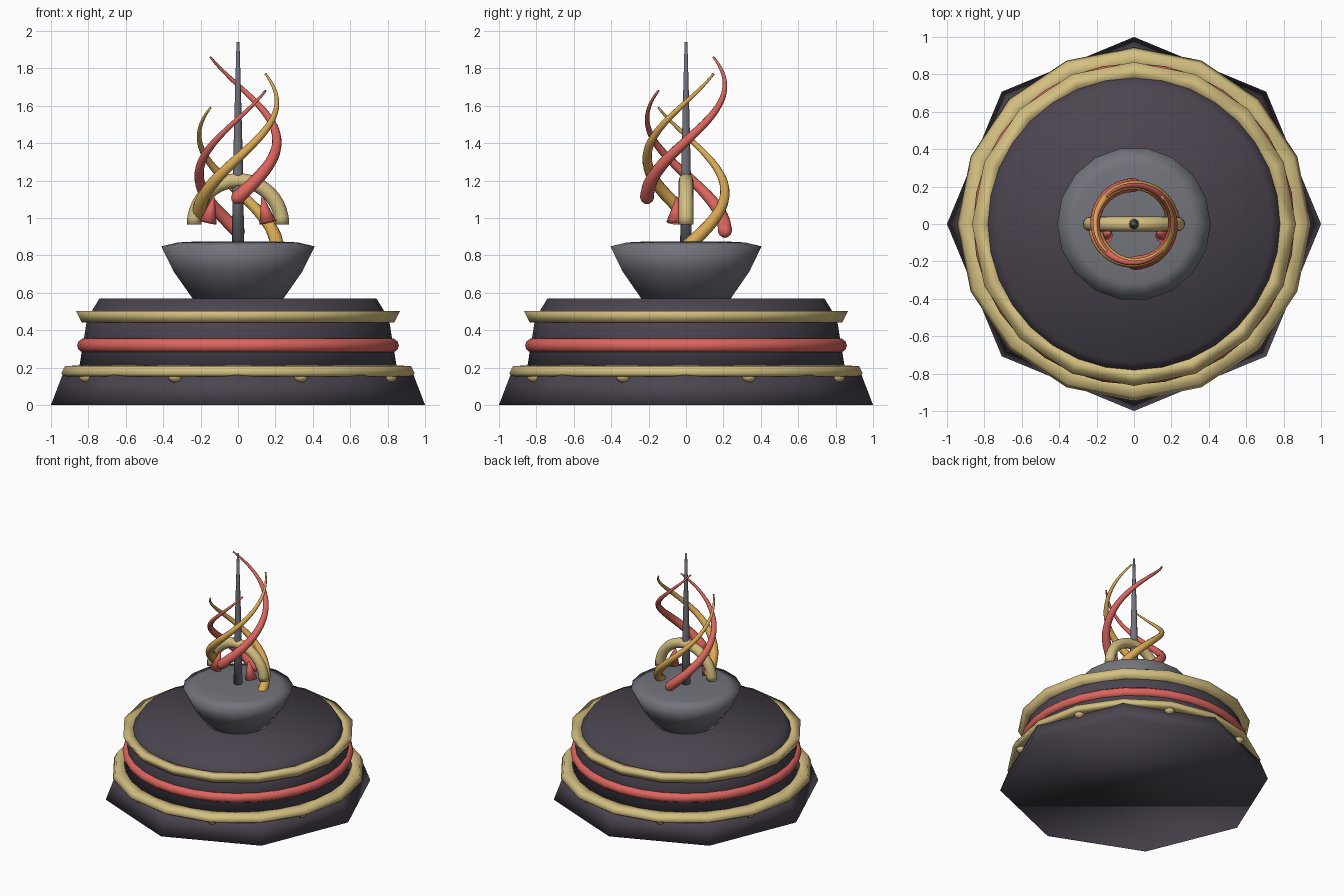
import bpy, bmesh, math
from mathutils import Vector

cube = bpy.data.objects.get("Cube")
if cube:
    bpy.data.objects.remove(cube, do_unlink=True)


def material(name, rgb):
    m = bpy.data.materials.new(name)
    m.use_nodes = True
    m.diffuse_color = (*rgb, 1)
    m.node_tree.nodes["Principled BSDF"].inputs["Base Color"].default_value = (*rgb, 1)
    return m


DARK = material("dark_plum", (0.07, 0.058, 0.078))
GOLD = material("pale_gold", (0.65, 0.52, 0.215))
RED = material("coral_red", (0.73, 0.13, 0.11))
AMBER = material("amber", (0.7, 0.4, 0.085))
GREY = material("stone_grey", (0.17, 0.175, 0.2))


def finish(name, bm, mat):
    bmesh.ops.recalc_face_normals(bm, faces=bm.faces)
    me = bpy.data.meshes.new(name)
    bm.to_mesh(me)
    bm.free()
    me.materials.append(mat)
    me.shade_smooth()
    ob = bpy.data.objects.new(name, me)
    bpy.context.collection.objects.link(ob)
    return ob


def loft(name, rings, mat, closed=False):
    """Skin equal-sized rings of points, capped or joined end to end."""
    bm = bmesh.new()
    rows = [[bm.verts.new(p) for p in ring] for ring in rings]
    pairs = list(zip(rows, rows[1:]))
    if closed:
        pairs.append((rows[-1], rows[0]))
    for a, b in pairs:
        n = len(a)
        for i in range(n):
            j = (i + 1) % n
            bm.faces.new((a[i], a[j], b[j], b[i]))
    if not closed:
        bm.faces.new(rows[0])
        bm.faces.new(rows[-1])
    return finish(name, bm, mat)


def lathe(name, profile, sides, mat, closed=False):
    step = math.tau / sides
    rings = [[(r * math.cos(i * step), r * math.sin(i * step), z) for i in range(sides)]
             for r, z in profile]
    return loft(name, rings, mat, closed)


def tube(name, path, radii, mat, sides=12):
    """Round tube along a path of points with a radius at each one."""
    pts = [Vector(p) for p in path]
    rings = []
    for i, p in enumerate(pts):
        t = (pts[min(i + 1, len(pts) - 1)] - pts[max(i - 1, 0)]).normalized()
        out = Vector((p.x, p.y, 0)).normalized()
        u = (out - t * out.dot(t)).normalized()
        v = t.cross(u)
        rings.append([p + radii[i] * (u * math.cos(a) + v * math.sin(a))
                      for a in (math.tau * k / sides for k in range(sides))])
    return loft(name, rings, mat)


# Stepped base: closed eight-sided foot and round drum
lathe("base_foot", [(1, 0), (0.935, 0.17)], 8, DARK)
lathe("base_drum", [(0.855, 0.165), (0.81, 0.44), (0.78, 0.505), (0.74, 0.57)], 32, DARK)

# Trim bands around the base
lathe("lower_band", [(0.84, 0.152), (0.925, 0.152), (0.945, 0.167), (0.925, 0.208), (0.83, 0.212)],
      16, GOLD, closed=True)
lathe("upper_band", [(0.78, 0.44), (0.835, 0.44), (0.866, 0.503), (0.77, 0.503)],
      16, GOLD, closed=True)
lathe("middle_band", [(0.822 + 0.038 * math.cos(a), 0.318 + 0.038 * math.sin(a))
                      for a in (math.tau * k / 10 for k in range(10))],
      32, RED, closed=True)

# Studs under the lower band, one on each flat of the foot
for k in range(8):
    a = math.tau * (k + 0.5) / 8
    bm = bmesh.new()
    bmesh.ops.create_uvsphere(bm, u_segments=12, v_segments=8, radius=0.038)
    bmesh.ops.scale(bm, vec=(1, 1, 0.85), verts=bm.verts)
    bmesh.ops.translate(bm, vec=(0.88 * math.cos(a), 0.88 * math.sin(a), 0.153), verts=bm.verts)
    finish(f"stud_{k + 1}", bm, GOLD)

# Pedestal bowl with a shallow domed top
lathe("bowl", [(0.24, 0.565), (0.345, 0.715), (0.41, 0.848), (0.32, 0.869), (0.2, 0.875)],
      18, GREY)

# Tapered centre rod
lathe("centre_rod", [(0.033, 0.86), (0.028, 1.2), (0.022, 1.45), (0.015, 1.7), (0.008, 1.94)],
      10, GREY)

# Half-ring arch over the bowl
arch = []
for k in range(21):
    a = math.pi * k / 20
    radial = Vector((math.cos(a), 0, math.sin(a)))
    centre = Vector((0, 0, 0.965)) + 0.235 * radial
    arch.append([centre + 0.039 * (radial * math.cos(b) + Vector((0, math.sin(b), 0)))
                 for b in (math.tau * j / 12 for j in range(12))])
loft("arch", arch, GOLD)

# Small cones in front of the arch, leaning inwards
for side, label in ((1, "left"), (-1, "right")):
    tube(f"{label}_cone", [(side * 0.16, -0.058, 0.975), (side * 0.13, -0.047, 1.11)],
         [0.047, 0.006], RED)

# Four rising spiral strands with rounded feet, each a quarter turn on and a little higher
STEPS = 36
FOOT = [(-0.032, 0.012), (-0.024, 0.025), (-0.012, 0.034)]
strand = FOOT + [(i / STEPS, 0.038 - 0.032 * i / STEPS) for i in range(STEPS + 1)]
for k in range(4):
    path = []
    for t, r in strand:
        a = math.radians(90 * k + 225 * t)
        path.append((0.208 * math.cos(a), 0.208 * math.sin(a), 0.84 + 0.09 * k + 0.75 * t))
    tube(f"strand_{k + 1}", path, [r for t, r in strand], RED if k % 2 else AMBER)
